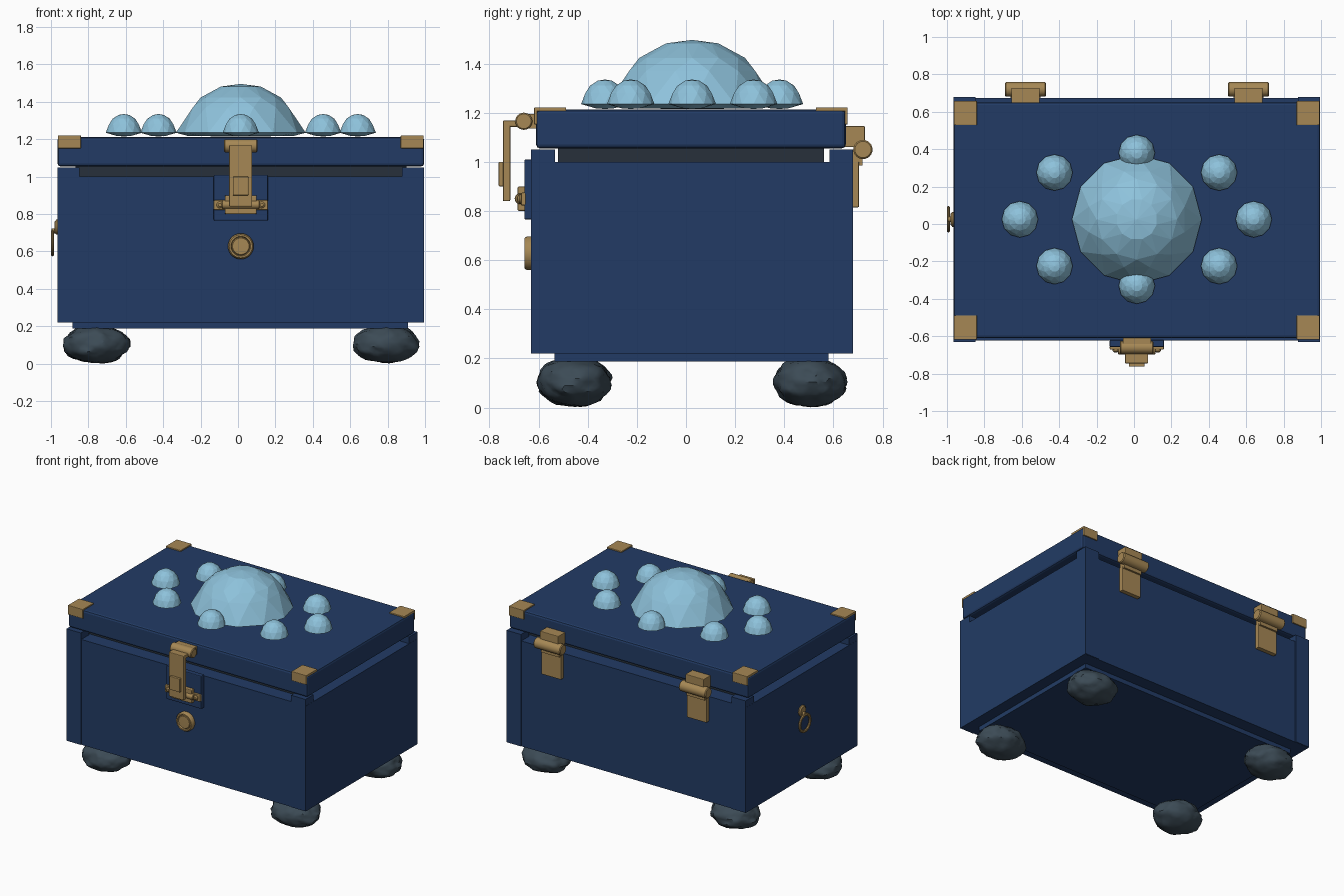
import bpy, bmesh, math
from mathutils import Vector, noise

if "Cube" in bpy.data.objects:
    bpy.data.objects.remove(bpy.data.objects["Cube"])

CX, CY = 0.015, 0.025          # centre of the chest


def colour(name, rgb):
    m = bpy.data.materials.new(name)
    m.diffuse_color = (*rgb, 1)
    m.use_nodes = True
    m.node_tree.nodes["Principled BSDF"].inputs["Base Color"].default_value = m.diffuse_color
    return m


BLUE = colour("navy blue", (0.016, 0.044, 0.13))
BRASS = colour("brass", (0.38, 0.245, 0.09))
GEM = colour("pale blue gem", (0.27, 0.54, 0.71))
STONE = colour("slate stone", (0.045, 0.07, 0.092))
SEAL = colour("dark seal", (0.02, 0.03, 0.043))


def finish(name, bm, mat, bevel=0, smooth=False):
    bmesh.ops.recalc_face_normals(bm, faces=bm.faces)
    me = bpy.data.meshes.new(name)
    bm.to_mesh(me)
    bm.free()
    me.materials.append(mat)
    ob = bpy.data.objects.new(name, me)
    bpy.context.collection.objects.link(ob)
    if bevel:
        b = ob.modifiers.new("bevel", 'BEVEL')
        b.width, b.segments = bevel, 2
    if smooth:
        bpy.ops.object.select_all(action='DESELECT')
        ob.select_set(True)
        bpy.context.view_layer.objects.active = ob
        bpy.ops.object.shade_smooth_by_angle(angle=math.radians(35))
    return ob


def box(name, x, y, z, mat, bevel=0):
    bm = bmesh.new()
    bmesh.ops.create_cube(bm, size=1)
    for v in bm.verts:
        v.co = [(r[0] + r[1]) / 2 + c * (r[1] - r[0]) for r, c in zip((x, y, z), v.co)]
    return finish(name, bm, mat, bevel)


def lathe(name, centre, axis, profile, mat, sides=24, twist=0.0, smooth=True):
    """Spin (radius, offset) points about an axis; twist turns each ring."""
    turn = Vector((0, 0, 1)).rotation_difference(Vector(axis))
    bm = bmesh.new()
    rings = []
    for i, (r, h) in enumerate(profile):
        if r == 0:
            rings.append([bm.verts.new(turn @ Vector((0, 0, h)) + Vector(centre))])
            continue
        rings.append([bm.verts.new(turn @ Vector((
            r * math.cos(2 * math.pi * (k + twist * i) / sides),
            r * math.sin(2 * math.pi * (k + twist * i) / sides), h)) + Vector(centre))
            for k in range(sides)])
    for a, b in zip(rings, rings[1:]):
        for k in range(sides):
            n = (k + 1) % sides
            if len(a) == 1:
                bm.faces.new((a[0], b[n], b[k]))
            elif len(b) == 1:
                bm.faces.new((a[k], a[n], b[0]))
            elif twist:
                bm.faces.new((a[k], a[n], b[k]))
                bm.faces.new((a[n], b[n], b[k]))
            else:
                bm.faces.new((a[k], a[n], b[n], b[k]))
    return finish(name, bm, mat, smooth=smooth)


def rod(name, x0, x1, y, z, r, mat=BRASS):
    e = r * 0.15
    return lathe(name, (x0, y, z), (1, 0, 0),
                 [(0, 0), (r - e, 0), (r, e), (r, x1 - x0 - e), (r - e, x1 - x0), (0, x1 - x0)], mat)


# Chest body, base, seal and lid
box("body", (-0.965, 0.995), (-0.624, 0.674), (0.22, 1.0), BLUE)
box("base", (-0.885, 0.91), (-0.535, 0.58), (0.187, 0.225), BLUE)
box("seal", (-0.87, 0.90), (-0.52, 0.562), (0.99, 1.06), SEAL)
box("lid", (-0.965, 0.995), (-0.61, 0.65), (1.055, 1.212), BLUE, 0.015)

# Corner posts, lid brackets and stone feet
for sx in (-1, 1):
    for sy in (-1, 1):
        x = sorted((CX + sx * 0.979, CX + sx * 0.862))
        y = sorted((CY + sy * 0.655, CY + sy * 0.558))
        box("corner_post", x, y, (0.221, 1.05), BLUE)

        edge = 0.02 + sy * 0.638
        bx = sorted((CX + sx * 0.977, CX + sx * 0.855))
        box("bracket_top", bx, sorted((edge, edge - sy * 0.13)), (1.205, 1.221), BRASS, 0.003)
        box("bracket_face", bx, sorted((edge, edge - sy * 0.012)), (1.152, 1.218), BRASS, 0.003)

        fx, fy = CX + sx * 0.775, CY + sy * 0.48
        bm = bmesh.new()
        bmesh.ops.create_icosphere(bm, subdivisions=4, radius=1)
        for v in bm.verts:
            p = v.co.copy()
            s = 1 + 0.10 * noise.noise(p * 2 + Vector((fx, fy, 0)) * 9) \
                + 0.06 * noise.noise(p * 4.5 + Vector((fx, fy, 3)) * 7)
            v.co = (fx + p.x * s * 0.175, fy + p.y * s * 0.148, 0.105 + p.z * s * 0.1)
        for v in bm.verts:
            v.co.z = max(v.co.z, 0)
        finish("stone_foot", bm, STONE, smooth=True)

# Faceted gems on the lid: one large, eight small
lathe("large_gem", (CX, CY, 1.235), (0, 0, 1),
      [(0, -0.02), (0.29, -0.018), (0.347, 0), (0.265, 0.135), (0.215, 0.188), (0.11, 0.247), (0, 0.261)],
      GEM, 12, 0.5, False)
for dx, dy in ((0.625, 0), (-0.625, 0), (0, 0.355), (0, -0.355),
               (0.44, 0.25), (0.44, -0.25), (-0.44, 0.25), (-0.44, -0.25)):
    lathe("small_gem", (CX + dx, CY + dy, 1.235), (0, 0, 1),
          [(0, -0.02), (0.04, -0.017), (0.097, 0), (0.082, 0.045), (0.06, 0.075), (0.03, 0.095), (0, 0.1)],
          GEM, 12, 0.5, False)

# Front latch
box("latch_backplate", (-0.13, 0.16), (-0.658, -0.62), (0.765, 1.01), BLUE, 0.006)
rod("latch_barrel", -0.075, 0.103, -0.66, 1.165, 0.035)
box("latch_mount", (-0.06, 0.09), (-0.65, -0.605), (1.135, 1.195), BRASS)
box("latch_arm", (-0.048, 0.076), (-0.745, -0.66), (1.142, 1.168), BRASS, 0.005)
box("latch_strap", (-0.048, 0.076), (-0.745, -0.715), (0.84, 1.168), BRASS, 0.005)
box("latch_boss", (-0.028, 0.056), (-0.762, -0.74), (0.9, 1.0), BRASS, 0.004)
box("catch_block", (-0.07, 0.1), (-0.685, -0.65), (0.8, 0.9), BRASS, 0.006)
box("catch_bar", (-0.13, 0.16), (-0.672, -0.65), (0.822, 0.875), BRASS, 0.006)
rod("catch_pin", -0.085, 0.115, -0.675, 0.85, 0.022)
for s in (-1, 1):
    lathe("catch_screw", (CX + s * 0.112, -0.67, 0.849), (0, -1, 0),
          [(0, 0), (0.018, 0), (0.018, 0.008), (0.009, 0.016), (0, 0.017)], BRASS, 12)

# Round lock below the latch
lathe("lock_disc", (CX, -0.62, 0.628), (0, -1, 0),
      [(0, 0), (0.069, 0), (0.069, 0.026), (0.062, 0.037), (0.053, 0.037),
       (0.049, 0.028), (0.044, 0.034), (0, 0.035)], BRASS, 28)

# Pull ring on the left side
lathe("ring_mount", (-0.96, CY, 0.73), (-1, 0, 0),
      [(0, 0), (0.04, 0), (0.04, 0.012), (0.03, 0.02), (0, 0.02)], BRASS, 20)
rod("ring_pin", -0.997, -0.97, CY, 0.71, 0.014)
lathe("pull_ring", (-0.992, CY, 0.645), (-1, 0, 0),
      [(0.06 + 0.011 * math.cos(a * math.pi / 4), 0.009 * math.sin(a * math.pi / 4)) for a in range(9)],
      BRASS, 28)

# Back hinges
for hx in (-0.58, 0.612):
    rod("hinge_barrel", hx - 0.11, hx + 0.11, 0.72, 1.05, 0.039)
    box("hinge_upper_leaf", (hx - 0.075, hx + 0.075), (0.64, 0.728), (1.06, 1.145), BRASS, 0.004)
    box("hinge_knuckle", (hx - 0.075, hx + 0.075), (0.672, 0.718), (0.985, 1.05), BRASS)
    box("hinge_lower_leaf", (hx - 0.08, hx + 0.08), (0.67, 0.704), (0.815, 1.0), BRASS, 0.004)
